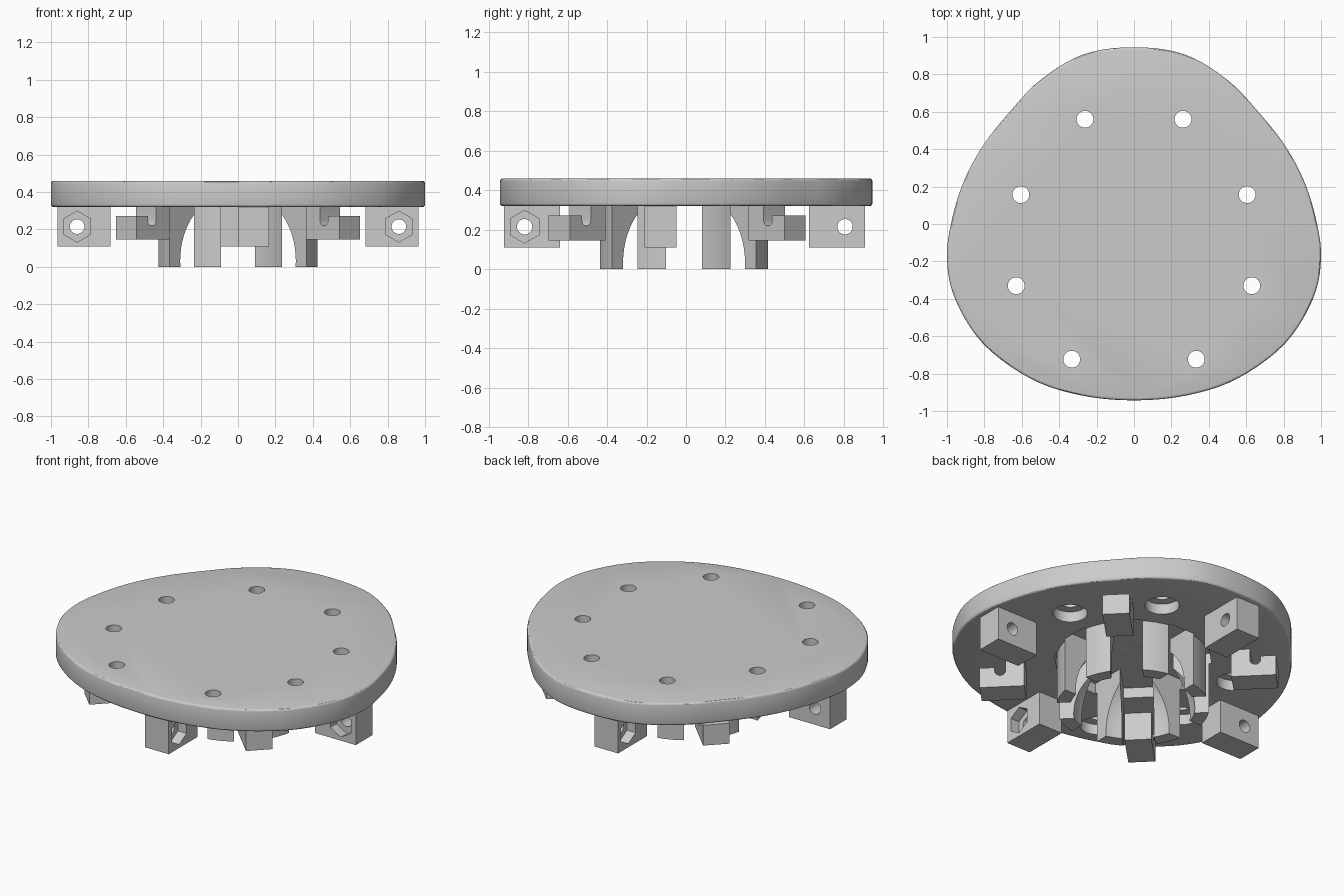
import bpy, bmesh
from math import pi, radians, cos, sin
from mathutils import Matrix, Vector

if "Cube" in bpy.data.objects:
    bpy.data.objects.remove(bpy.data.objects["Cube"])

PLATE_Z0, PLATE_Z1 = 0.32, 0.46
RECESS_Z = 0.385
CUP_Y = -0.01


def to_object(name, bm):
    bmesh.ops.recalc_face_normals(bm, faces=bm.faces)
    me = bpy.data.meshes.new(name)
    bm.to_mesh(me)
    bm.free()
    ob = bpy.data.objects.new(name, me)
    bpy.context.collection.objects.link(ob)
    return ob


def place(ob, loc=(0, 0, 0), rot=(0, 0, 0)):
    ob.location, ob.rotation_euler = loc, rot
    return ob


def box(name, size, loc, rot=(0, 0, 0)):
    bm = bmesh.new()
    bmesh.ops.create_cube(bm, size=1, matrix=Matrix.Diagonal((*size, 1)))
    return place(to_object(name, bm), loc, rot)


def cylinder(name, r, depth, loc, rot=(0, 0, 0), sides=32):
    bm = bmesh.new()
    bmesh.ops.create_cone(bm, cap_ends=True, segments=sides, radius1=r, radius2=r, depth=depth)
    return place(to_object(name, bm), loc, rot)


def prism(name, pts, z0, z1):
    bm = bmesh.new()
    face = bm.faces.new([bm.verts.new((x, y, z0)) for x, y in pts])
    ext = bmesh.ops.extrude_face_region(bm, geom=[face])
    top = [g for g in ext["geom"] if isinstance(g, bmesh.types.BMVert)]
    bmesh.ops.translate(bm, verts=top, vec=(0, 0, z1 - z0))
    return bm


def activate(ob):
    bpy.ops.object.select_all(action='DESELECT')
    ob.select_set(True)
    bpy.context.view_layer.objects.active = ob


def cut(ob, cutters):
    activate(ob)
    for c in cutters:
        c.hide_render = True
        m = ob.modifiers.new("cut", 'BOOLEAN')
        m.operation, m.solver, m.object = 'DIFFERENCE', 'EXACT', c
        bpy.ops.object.modifier_apply(modifier=m.name)


def discard(objs):
    for o in objs:
        bpy.data.objects.remove(o, do_unlink=True)


def smooth(ob):
    activate(ob)
    bpy.ops.object.shade_smooth_by_angle(angle=radians(30))


# egg-shaped plate outline, right half mirrored to the left
half = [(0, .945), (.27, .907), (.5, .77), (.66, .605), (.8, .43), (.905, .24), (.972, .03),
        (1, -.18), (.957, -.4), (.807, -.64), (.556, -.825), (.29, -.915), (0, -.943)]
ctrl = [Vector(p) for p in half + [(-x, y) for x, y in half[-2:0:-1]]]
outline, n = [], len(ctrl)
for i in range(n):
    a, b, c, d = (ctrl[(i + k) % n] for k in (-1, 0, 1, 2))
    for s in range(5):
        t = s / 5
        outline.append(.5 * (2 * b + (c - a) * t + (2 * a - 5 * b + 4 * c - d) * t * t
                             + (3 * b - a - 3 * c + d) * t ** 3))
bm = prism("plate", outline, PLATE_Z0, PLATE_Z1)
rims = [e for e in bm.edges if abs(e.verts[0].co.z - e.verts[1].co.z) < 1e-5]
bmesh.ops.bevel(bm, geom=rims, offset=.014, segments=3, profile=.5, affect='EDGES')
plate = to_object("plate", bm)

# counterbored screw holes in the plate
holes = []
for x, y in [(.262, .56), (.605, .157), (.63, -.33), (.333, -.723)]:
    for s in (-1, 1):
        holes.append(cylinder("hole_cutter", .045, .6, (s * x, y, .4)))
        holes.append(cylinder("counterbore_cutter", .098, .2, (s * x, y, RECESS_Z - .1)))
cut(plate, holes)
discard(holes)

# ball socket: ring of eight fingers, hollowed by a sphere and split by slots
bm = bmesh.new()
bmesh.ops.create_uvsphere(bm, u_segments=64, v_segments=32, radius=.358)
sphere = place(to_object("ball_cutter", bm), (0, CUP_Y, .031))
slots = [box("slot_cutter", (.88, .183, .6), (0, CUP_Y, RECESS_Z - .3), (0, 0, k * pi / 4))
         for k in range(4)]
fingers = cylinder("socket_fingers", .435, .325, (0, CUP_Y, .1625), sides=64)
cut(fingers, [sphere] + slots)
cut(plate, [sphere] + slots)
discard([sphere] + slots)
smooth(plate)
smooth(fingers)


# nut blocks: hex pocket on one side, round hole through
def nut_block(name, centre, size, hole, normal):
    zc = .215
    ob = box(name, (*size, .212), (*centre, .216))
    rot = (pi / 2, 0, pi / 2 if normal[0] else 0)
    face = [hole[0] + normal[0] * .0825, hole[1] + normal[1] * .0825, zc]
    tools = [cylinder("bolt_cutter", .039, .5, (*hole, zc), rot),
             cylinder("hex_cutter", .083, .12, face, rot, 6)]
    cut(ob, tools)
    discard(tools)
    smooth(ob)


nut_block("nut_block_right", (.823, -.13), (.284, .163), (.86, -.13), (0, -1))
nut_block("nut_block_left", (-.823, -.13), (.284, .163), (-.86, -.13), (0, -1))
nut_block("nut_block_front", (.083, -.78), (.165, .284), (.083, -.818), (1, 0))
nut_block("nut_block_back", (-.083, .766), (.165, .284), (-.083, .806), (-1, 0))

# hooks on the diagonals, side profile (radius, height) with a round-bottomed notch
notch_r, notch_c = .031, .727
profile = [(.59, .322), (.59, .145), (.845, .145), (.845, .272), (notch_c + notch_r, .272)]
profile += [(notch_c + notch_r * cos(a), .25 - notch_r * sin(a))
            for a in [k * pi / 8 for k in range(9)]]
profile += [(notch_c - notch_r, .322)]
for k, name in enumerate(["back_right", "back_left", "front_left", "front_right"]):
    hook = to_object("hook_" + name, prism("hook", profile, -.077, .077))
    place(hook, (0, -.045, 0), (pi / 2, 0, pi / 4 + k * pi / 2))
    smooth(hook)
